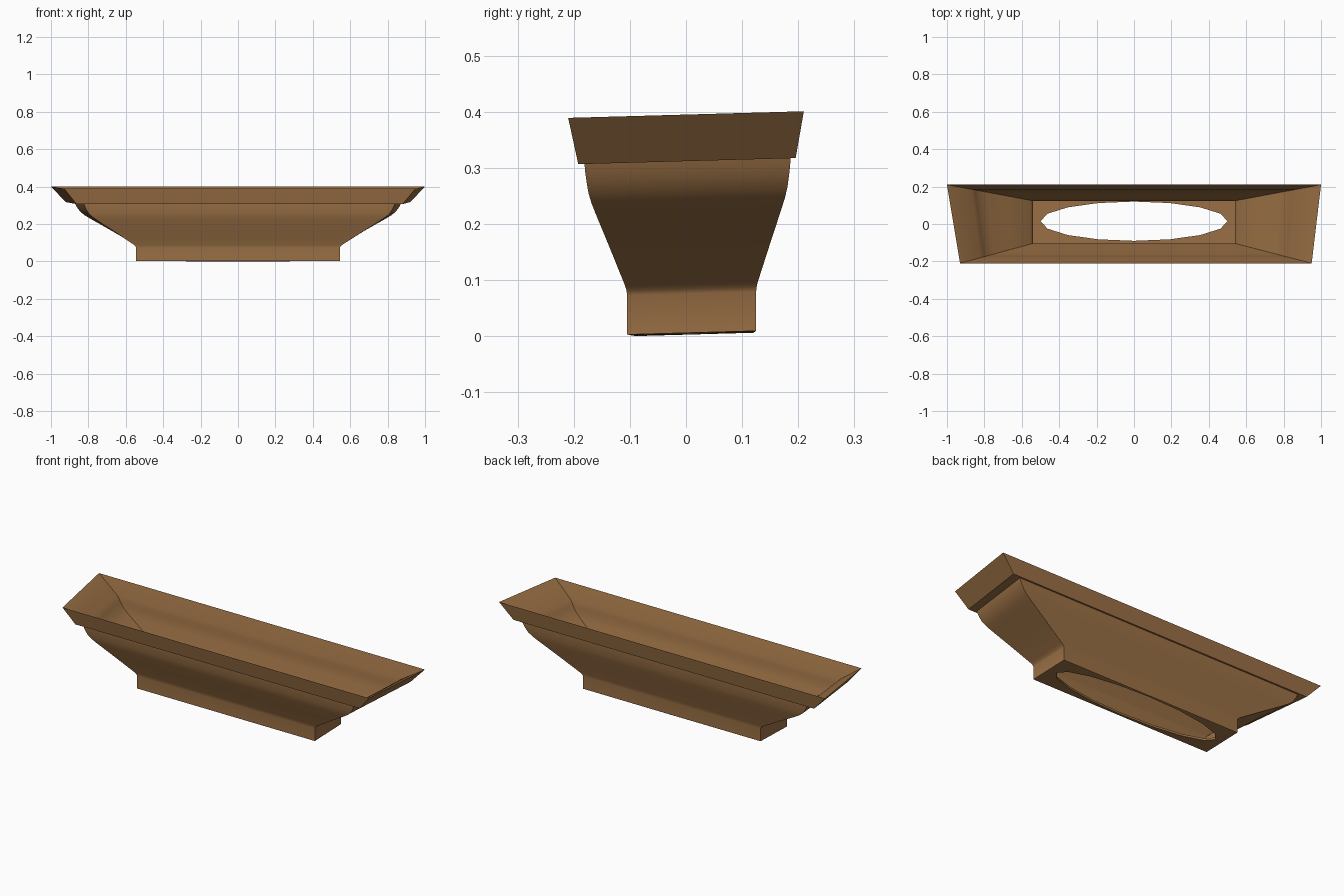
import bpy, bmesh, math

if "Cube" in bpy.data.objects:
    bpy.data.objects.remove(bpy.data.objects["Cube"])

wood = bpy.data.materials.new("warm brown wood")
wood.diffuse_color = (0.33, 0.165, 0.06, 1)
wood.use_nodes = True
wood.node_tree.nodes["Principled BSDF"].inputs["Base Color"].default_value = wood.diffuse_color

TILT = 0.028  # whole piece rises slightly toward the back
bm = bmesh.new()


def ring(s, z):
    """Four-cornered ring: half width s at the back, narrower at the front."""
    k = (s - 0.545) / 0.455
    yf, yb = -0.105 - 0.105 * k, 0.125 + 0.085 * k
    pts = [(-s + 0.07 * k, yf), (s - 0.05 * k, yf), (s, yb), (-s, yb)]
    return [bm.verts.new((x, y, z + TILT * y)) for x, y in pts]


def oval(z):
    return [bm.verts.new((0.5 * math.cos(a), 0.015 + 0.105 * math.sin(a),
                          z + TILT * (0.015 + 0.105 * math.sin(a))))
            for a in (math.tau * i / 16 for i in range(16))]


def bridge(a, b):
    n = len(a)
    for i in range(n):
        j = (i + 1) % n
        bm.faces.new((a[i], a[j], b[j], b[i]))


def loop_edges(loop):
    out = []
    for i in range(len(loop)):
        pair = (loop[i], loop[(i + 1) % len(loop)])
        out.append(bm.edges.get(pair) or bm.edges.new(pair))
    return out


# outer skin (foot, flare, moulding, rim), then inner skin back down
profile = [(0.545, 0.006), (0.545, 0.076), (0.549, 0.084), (0.562, 0.094),
           (0.68, 0.162), (0.79, 0.224), (0.82, 0.242), (0.843, 0.26),
           (0.858, 0.28), (0.868, 0.297), (0.874, 0.312),
           (0.922, 0.312), (1.0, 0.395),
           (0.87, 0.316), (0.85, 0.29), (0.83, 0.264), (0.785, 0.234),
           (0.67, 0.168), (0.555, 0.102), (0.542, 0.09), (0.539, 0.08),
           (0.539, 0.014)]
rings = [ring(s, z) for s, z in profile]
for a, b in zip(rings, rings[1:]):
    bridge(a, b)

# floor with an oval opening
low, high = oval(0.0028), oval(0.014)
bridge(low, high)
for rect, hole, up in ((rings[0], low, -1), (rings[-1], high, 1)):
    bmesh.ops.triangle_fill(bm, edges=loop_edges(rect) + loop_edges(hole),
                            use_beauty=True, normal=(0, 0, up))
bmesh.ops.recalc_face_normals(bm, faces=bm.faces[:])

mesh = bpy.data.meshes.new("flared_trough")
bm.to_mesh(mesh)
bm.free()
mesh.materials.append(wood)
trough = bpy.data.objects.new("flared_trough", mesh)
bpy.context.collection.objects.link(trough)

# smooth mouldings, sharp corners
bpy.context.view_layer.objects.active = trough
trough.select_set(True)
bpy.ops.object.shade_smooth_by_angle(angle=math.radians(35))
